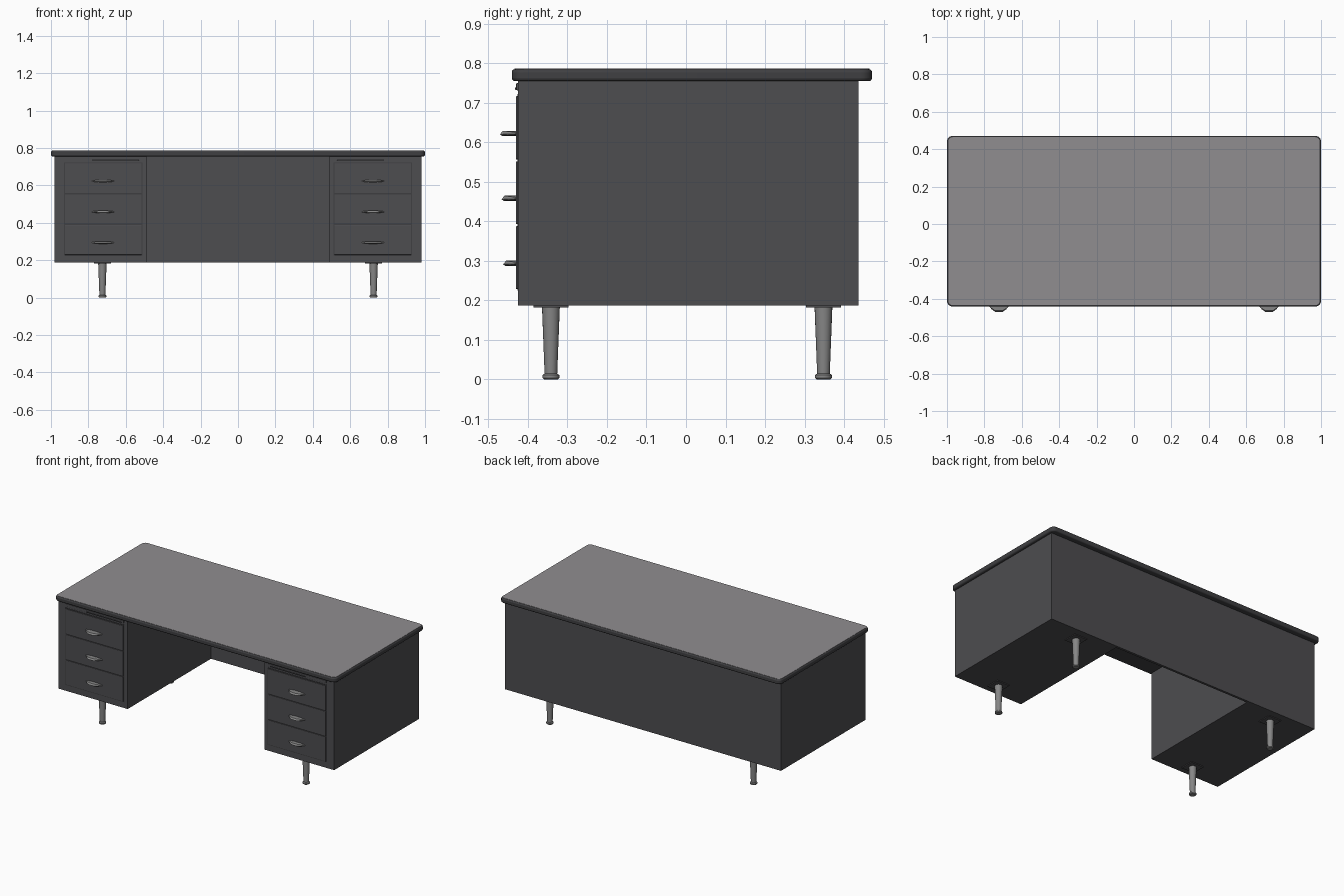
import bpy, bmesh, math

if "Cube" in bpy.data.objects:
    bpy.data.objects.remove(bpy.data.objects["Cube"])


def material(name, r, g, b):
    m = bpy.data.materials.new(name)
    m.diffuse_color = (r, g, b, 1)
    m.use_nodes = True
    m.node_tree.nodes["Principled BSDF"].inputs["Base Color"].default_value = m.diffuse_color
    return m


BODY = material("dark grey steel", 0.075, 0.074, 0.08)
TOP = material("grey laminate", 0.28, 0.27, 0.28)
RIM = material("charcoal edging", 0.05, 0.05, 0.054)
METAL = material("brushed metal", 0.24, 0.24, 0.24)


def finish(name, bm, mat, bevel=0, segs=2, smooth=False):
    bmesh.ops.recalc_face_normals(bm, faces=bm.faces)
    me = bpy.data.meshes.new(name)
    bm.to_mesh(me)
    bm.free()
    ob = bpy.data.objects.new(name, me)
    bpy.context.collection.objects.link(ob)
    me.materials.append(mat)
    if bevel:
        mod = ob.modifiers.new("bevel", 'BEVEL')
        mod.width, mod.segments, mod.limit_method = bevel, segs, 'ANGLE'
    if smooth:
        bpy.ops.object.select_all(action='DESELECT')
        bpy.context.view_layer.objects.active = ob
        ob.select_set(True)
        bpy.ops.object.shade_smooth_by_angle(angle=math.radians(40))
    return ob


def box(name, x, y, z, mat, bevel=0):
    bm = bmesh.new()
    bmesh.ops.create_cube(bm, size=1)
    for v in bm.verts:
        v.co = [r[0] if c < 0 else r[1] for c, r in zip(v.co, (x, y, z))]
    return finish(name, bm, mat, bevel)


def prism(name, pts, z0, z1, mat, **kw):
    bm = bmesh.new()
    face = bm.faces.new([bm.verts.new((x, y, z0)) for x, y in pts])
    ext = bmesh.ops.extrude_face_region(bm, geom=[face])["geom"]
    for v in ext:
        if isinstance(v, bmesh.types.BMVert):
            v.co.z = z1
    return finish(name, bm, mat, **kw)


def rounded_rect(x0, x1, y0, y1, r, n=6):
    pts = []
    centres = ((x1 - r, y1 - r), (x0 + r, y1 - r), (x0 + r, y0 + r), (x1 - r, y0 + r))
    for k, (cx, cy) in enumerate(centres):
        for i in range(n + 1):
            a = (k + i / n) * math.pi / 2
            pts.append((cx + r * math.cos(a), cy + r * math.sin(a)))
    return pts


def leg(name, x, y):
    # tapered tube with a rounded foot
    prof = [(0.017, 0), (0.0215, 0.004), (0.0215, 0.011), (0.016, 0.015),
            (0.0225, 0.182)]
    n, bm = 20, bmesh.new()
    rings = [[bm.verts.new((x + r * math.cos(2 * math.pi * i / n),
                            y + r * math.sin(2 * math.pi * i / n), z))
              for i in range(n)] for r, z in prof]
    for a, b in zip(rings, rings[1:]):
        for i in range(n):
            j = (i + 1) % n
            bm.faces.new((a[i], a[j], b[j], b[i]))
    bm.faces.new(rings[0])
    bm.faces.new(rings[-1])
    finish(name, bm, METAL, smooth=True)


def handle(name, x, z, tip):
    # lens-shaped pull: thick in the middle, pointed at both ends
    bm = bmesh.new()
    rows = []
    for t in (-1, -0.65, -0.3, 0.3, 0.65, 1):
        f = 1 - t * t
        y = -0.428 + (tip + 0.428) * min(1, f * 1.1)
        h = 0.002 + 0.005 * f
        px = x + t * 0.061
        rows.append([bm.verts.new(p) for p in (
            (px, -0.425, z + h), (px, y + 0.008 * f, z + h),
            (px, y, z - h * 0.4), (px, y + 0.006 * f, z - h), (px, -0.425, z - h))])
    for a, b in zip(rows, rows[1:]):
        for i in range(5):
            j = (i + 1) % 5
            bm.faces.new((a[i], a[j], b[j], b[i]))
    bm.faces.new(rows[0])
    bm.faces.new(rows[-1])
    finish(name, bm, METAL)


# desktop: edging slab and laminate surface
prism("desktop_edging", rounded_rect(-1, 1, -0.441, 0.471, 0.03),
      0.755, 0.7855, RIM, bevel=0.008, segs=3, smooth=True)
prism("desktop_surface", rounded_rect(-0.993, 0.993, -0.434, 0.464, 0.025),
      0.78, 0.787, TOP)

# back panel closing the kneehole
box("back_panel", (-0.5, 0.5), (0.422, 0.437), (0.187, 0.756), BODY)

for side, s in (("left", -1), ("right", 1)):
    def span(a, b):
        return tuple(sorted((s * a, s * b)))
    # pedestal with dark recess outline behind the drawer fronts
    box(side + "_pedestal", span(0.488, 0.982), (-0.425, 0.437), (0.187, 0.756), BODY)
    box(side + "_drawer_gap", span(0.51, 0.931), (-0.427, -0.42), (0.225, 0.722), RIM)
    # pull-out writing board above the drawers
    box(side + "_writing_board", span(0.515, 0.926), (-0.43, -0.41), (0.732, 0.75), BODY, 0.002)
    box(side + "_writing_board_grip", span(0.53, 0.78), (-0.433, -0.42), (0.733, 0.739), RIM, 0.002)
    # three drawers with pulls
    for i, (z0, z1) in enumerate(((0.557, 0.717), (0.393, 0.552), (0.229, 0.388))):
        box(f"{side}_drawer_{i + 1}", span(0.515, 0.926), (-0.431, -0.41), (z0, z1), BODY, 0.002)
        handle(f"{side}_handle_{i + 1}", s * 0.722, 0.623 - i * 0.1645, -0.471 + i * 0.004)
    # legs with mounting plates
    for end, y in (("front", -0.342), ("back", 0.348)):
        leg(f"{side}_{end}_leg", s * 0.725, y)
        box(f"{side}_{end}_leg_plate", (s * 0.725 - 0.045, s * 0.725 + 0.045),
            (y - 0.044, y + 0.044), (0.182, 0.188), BODY)
